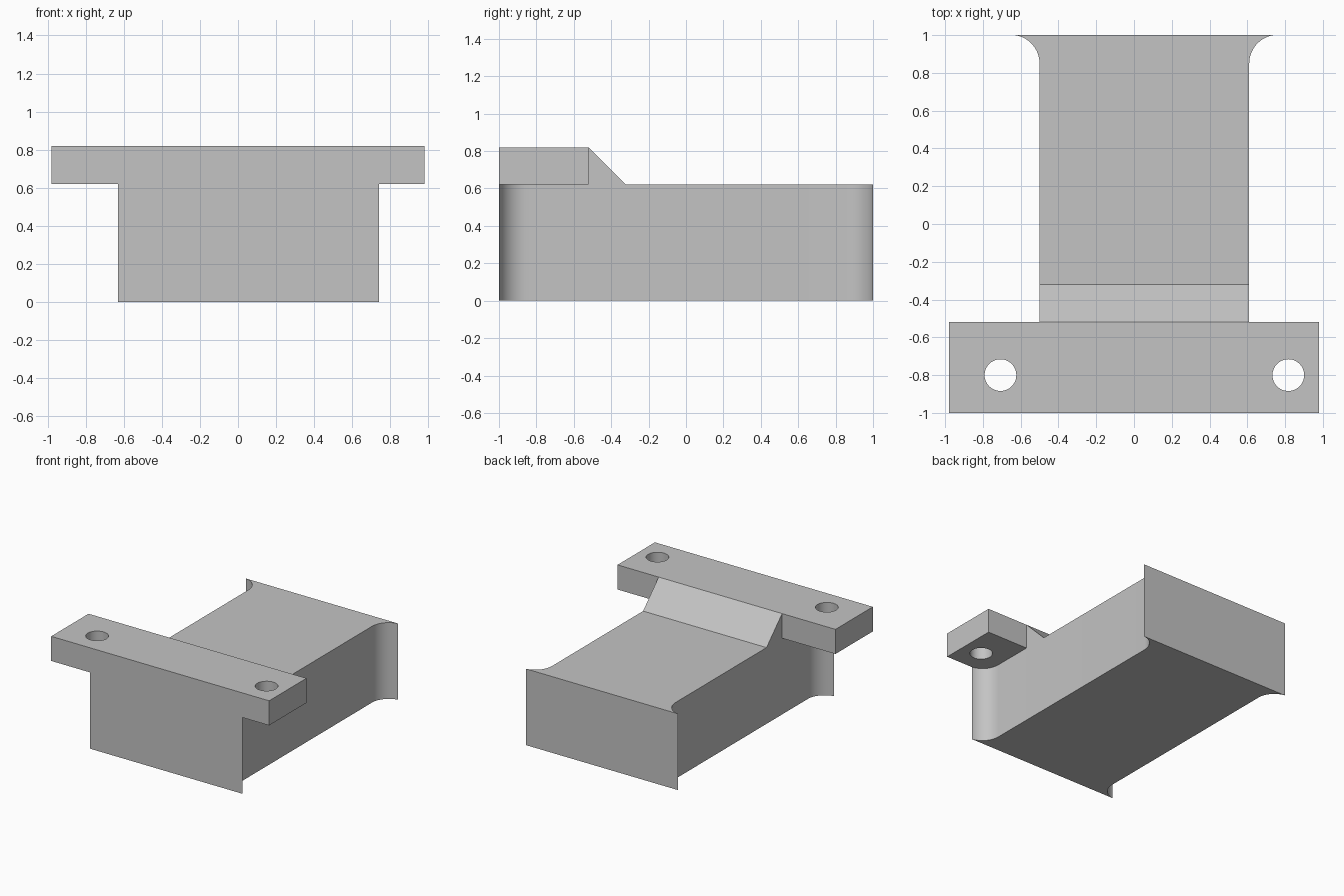
import bpy, bmesh, math

if "Cube" in bpy.data.objects:
    bpy.data.objects.remove(bpy.data.objects["Cube"])

CX = 0.055          # the block sits slightly off centre
HALF, FLARE = 0.555, 0.13
BLOCK_TOP, BAR_TOP = 0.62, 0.82

grey = bpy.data.materials.new("plain_grey")
grey.diffuse_color = (0.55, 0.55, 0.55, 1)
grey.use_nodes = True
grey.node_tree.nodes["Principled BSDF"].inputs["Base Color"].default_value = grey.diffuse_color


def prism(name, points, direction):
    """Extrude a closed 3D outline along a vector."""
    bm = bmesh.new()
    face = bm.faces.new([bm.verts.new(p) for p in points])
    ext = bmesh.ops.extrude_face_region(bm, geom=[face])
    verts = [g for g in ext["geom"] if isinstance(g, bmesh.types.BMVert)]
    bmesh.ops.translate(bm, verts=verts, vec=direction)
    bmesh.ops.recalc_face_normals(bm, faces=bm.faces)
    mesh = bpy.data.meshes.new(name)
    bm.to_mesh(mesh)
    bm.free()
    mesh.materials.append(grey)
    ob = bpy.data.objects.new(name, mesh)
    bpy.context.collection.objects.link(ob)
    return ob


def smooth(ob):
    bpy.ops.object.select_all(action='DESELECT')
    ob.select_set(True)
    bpy.context.view_layer.objects.active = ob
    bpy.ops.object.shade_smooth_by_angle(angle=math.radians(30))


# Block with concave flares at all four vertical corners
R, STEPS = 0.152, 14
end = math.acos((R - FLARE) / R)
curve = []
for i in range(STEPS + 1):
    a = end * i / STEPS
    curve.append((HALF + R - R * math.cos(a), 1 - R * math.sin(end) + R * math.sin(a)))
right = [(x, -y) for x, y in reversed(curve)] + curve
outline = right + [(-x, y) for x, y in reversed(right)]
block = prism("block", [(CX + x, y, 0) for x, y in outline], (0, 0, BLOCK_TOP))
smooth(block)

# Sloped shoulder behind the mounting bar
prism("shoulder",
      [(CX - HALF, -0.52, BLOCK_TOP), (CX - HALF, -0.32, BLOCK_TOP), (CX - HALF, -0.52, BAR_TOP)],
      (2 * HALF, 0, 0))

# Mounting bar
bar = prism("mounting_bar",
            [(x, y, BLOCK_TOP) for x, y in ((-0.98, -1), (0.98, -1), (0.98, -0.52), (-0.98, -0.52))],
            (0, 0, BAR_TOP - BLOCK_TOP))

# Two bolt holes through the bar
for side in (-1, 1):
    circle = [(CX + side * 0.762 + 0.084 * math.cos(t * math.tau / 48),
               -0.8 + 0.084 * math.sin(t * math.tau / 48), BLOCK_TOP - 0.1) for t in range(48)]
    cutter = prism("hole_cutter", circle, (0, 0, 0.4))
    bpy.context.view_layer.objects.active = bar
    mod = bar.modifiers.new("bolt_hole", 'BOOLEAN')
    mod.operation, mod.solver, mod.object = 'DIFFERENCE', 'EXACT', cutter
    bpy.ops.object.modifier_apply(modifier=mod.name)
    bpy.data.objects.remove(cutter)
smooth(bar)
